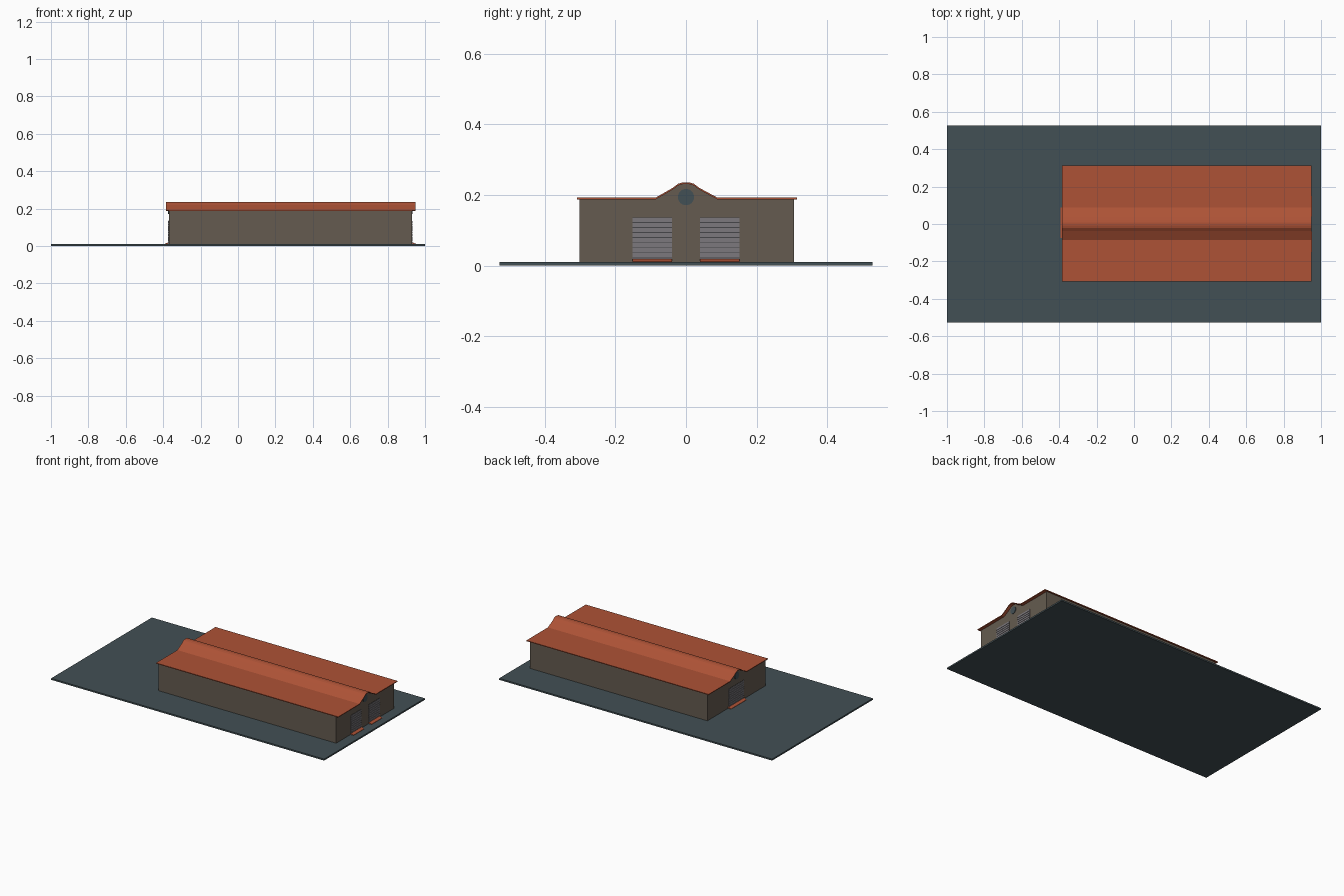
import bpy, math

if "Cube" in bpy.data.objects:
    bpy.data.objects.remove(bpy.data.objects["Cube"])


def material(name, rgb):
    m = bpy.data.materials.new(name)
    m.diffuse_color = (*rgb, 1)
    m.use_nodes = True
    m.node_tree.nodes["Principled BSDF"].inputs["Base Color"].default_value = m.diffuse_color
    return m


SLATE = material("slate", (0.055, 0.08, 0.09))
STONE = material("stone", (0.13, 0.105, 0.08))
RUST = material("rust", (0.42, 0.085, 0.037))
STEEL = material("steel", (0.2, 0.19, 0.205))
DARK = material("dark_frame", (0.06, 0.06, 0.065))


def extrude_x(name, profile, x0, x1, mat):
    """Extrude a closed (y, z) profile along x."""
    n = len(profile)
    verts = [(x, y, z) for x in (x0, x1) for y, z in profile]
    faces = [tuple(range(n))[::-1], tuple(range(n, 2 * n))]
    faces += [(i, (i + 1) % n, n + (i + 1) % n, n + i) for i in range(n)]
    mesh = bpy.data.meshes.new(name)
    mesh.from_pydata(verts, [], faces)
    mesh.materials.append(mat)
    ob = bpy.data.objects.new(name, mesh)
    bpy.context.collection.objects.link(ob)
    return ob


def box(name, x0, x1, y0, y1, z0, z1, mat):
    return extrude_x(name, [(y0, z0), (y1, z0), (y1, z1), (y0, z1)], x0, x1, mat)


# Ground slab
G = 0.01
box("ground_slab", -1, 1, -0.527, 0.527, 0, G, SLATE)

# Hall walls, with the gable following the raised centre of the roof
HUMP = [(0.088, 0.188), (0.038, 0.215), (0.022, 0.227), (0.008, 0.231),
        (-0.008, 0.231), (-0.022, 0.227), (-0.038, 0.215), (-0.085, 0.188)]
X0, X1 = -0.37, 0.93
extrude_x("hall_walls", [(-0.301, G), (0.305, G), (0.305, 0.188)] + HUMP
          + [(-0.301, 0.188)], X0, X1, STONE)

# Thin roof sheet with overhang
under = [(0.314, 0.188)] + HUMP + [(-0.308, 0.188)]
over = [(y, z + 0.005) for y, z in reversed(under)]
extrude_x("roof", under + over, -0.385, 0.95, RUST)


def shutter_door(name, x, side, y0, y1):
    """Roller shutter on an end wall; side is the outward x direction."""
    def slab(part, a, b, ya, yb, za, zb, mat):
        xa, xb = sorted((x + side * a, x + side * b))
        box(f"{name}_{part}", xa, xb, ya, yb, za, zb, mat)
    slab("backing", -0.002, 0.0015, y0, y1, G, 0.136, DARK)
    count = 9
    step = (0.136 - G) / count
    for i in range(count):
        z = G + i * step
        slab(f"slat_{i + 1}", 0, 0.004, y0, y1, z + 0.001, z + step - 0.001, STEEL)


def ramp(name, x, side, y0, y1, length):
    """Wedge ramp falling away from the door."""
    ob = box(name, min(x, x + side * length), max(x, x + side * length),
             y0, y1, G, 0.021, RUST)
    outer = x + side * length
    for v in ob.data.vertices:
        if abs(v.co.x - outer) < 1e-5 and v.co.z > 0.015:
            v.co.z = 0.012


# Two doors at the right end, one wide door at the left end
for label, y0, y1 in (("right_door_near", -0.151, -0.039), ("right_door_far", 0.039, 0.151)):
    shutter_door(label, X1, 1, y0, y1)
    ramp(label + "_ramp", X1, 1, y0, y1, 0.022)
shutter_door("left_door", X0, -1, -0.075, 0.085)
ramp("left_door_ramp", X0, -1, -0.075, 0.088, 0.022)

# Round gable windows
for label, x in (("right", X1), ("left", X0)):
    bpy.ops.mesh.primitive_cylinder_add(vertices=24, radius=0.023, depth=0.008,
                                        location=(x, 0, 0.194),
                                        rotation=(0, math.pi / 2, 0))
    window = bpy.context.object
    window.name = label + "_gable_window"
    window.data.materials.append(SLATE)
